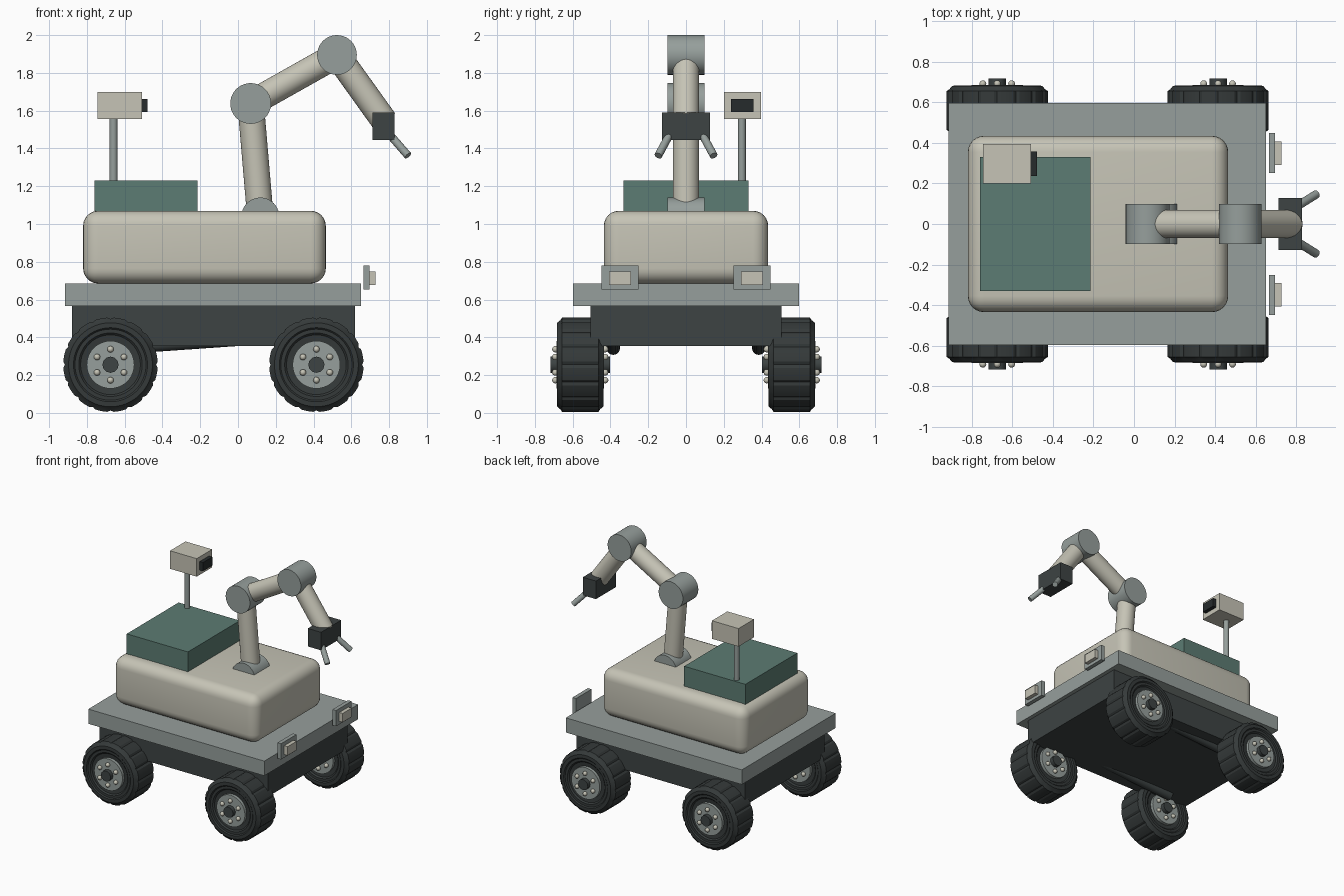
import bpy, bmesh, math
from mathutils import Vector, Matrix

if "Cube" in bpy.data.objects:
    bpy.data.objects.remove(bpy.data.objects["Cube"])


def material(name, r, g, b):
    lin = [((c / 255 + 0.055) / 1.055) ** 2.4 for c in (r, g, b)]
    m = bpy.data.materials.new(name)
    m.diffuse_color = (*lin, 1)
    m.use_nodes = True
    m.node_tree.nodes["Principled BSDF"].inputs["Base Color"].default_value = m.diffuse_color
    return m


CREAM = material("cream paint", 198, 196, 182)
GREY = material("grey metal", 150, 159, 156)
DARK = material("dark metal", 61, 67, 67)
RUBBER = material("tyre rubber", 53, 58, 58)
GREEN = material("green panel", 92, 124, 115)
BLACK = material("lens black", 38, 43, 44)


def finish(name, bm, mat, smooth=None):
    """Turn a bmesh into a named object, optionally smooth below an angle."""
    bmesh.ops.recalc_face_normals(bm, faces=bm.faces)
    me = bpy.data.meshes.new(name)
    bm.to_mesh(me)
    bm.free()
    me.materials.append(mat)
    ob = bpy.data.objects.new(name, me)
    bpy.context.collection.objects.link(ob)
    if smooth:
        bpy.ops.object.select_all(action='DESELECT')
        ob.select_set(True)
        bpy.context.view_layer.objects.active = ob
        bpy.ops.object.shade_smooth_by_angle(angle=math.radians(smooth))
    return ob


def box(name, x, y, z, mat, bevel=0):
    """Box from (min, max) ranges, with optional rounded edges."""
    bm = bmesh.new()
    bmesh.ops.create_cube(bm, size=1)
    for v in bm.verts:
        v.co = [r[0] if c < 0 else r[1] for c, r in zip(v.co, (x, y, z))]
    if bevel:
        bmesh.ops.bevel(bm, geom=bm.edges[:], offset=bevel, segments=6,
                        profile=0.5, affect='EDGES')
    return finish(name, bm, mat, 30 if bevel else None)


def rod(name, a, b, radius, mat, sides=32):
    """Capped cylinder between two points."""
    a, b = Vector(a), Vector(b)
    d = b - a
    mx = Matrix.Translation((a + b) / 2) @ d.to_track_quat('Z', 'Y').to_matrix().to_4x4()
    bm = bmesh.new()
    bmesh.ops.create_cone(bm, cap_ends=True, segments=sides, radius1=radius,
                          radius2=radius, depth=d.length, matrix=mx)
    return finish(name, bm, mat, 35)


def tyre(name, cx, cy, cz):
    """Lathed tyre around the y axis with notched tread."""
    half = [(0.115, 0.10), (0.158, 0.105), (0.168, 0.115), (0.188, 0.115),
            (0.196, 0.123), (0.222, 0.122), (0.236, 0.105), (0.25, 0.096)]
    profile = half + [(r, -o) for r, o in reversed(half)]
    segs, n = 96, len(half) * 2
    bm = bmesh.new()
    rings = []
    for i in range(segs):
        t = 2 * math.pi * i / segs
        ring = []
        for r, o in profile:
            if i % 6 == 0 and r > 0.245:
                r = 0.242          # tread groove
            ring.append(bm.verts.new((cx + r * math.sin(t), cy + o, cz + r * math.cos(t))))
        rings.append(ring)
    for i in range(segs):
        p, q = rings[i], rings[(i + 1) % segs]
        for j in range(n):
            k = (j + 1) % n
            bm.faces.new((p[j], p[k], q[k], q[j]))
    finish(name, bm, RUBBER, 20)


def bolts(name, cx, cy, cz):
    """Six round bolt heads on each face of a hub."""
    bm = bmesh.new()
    for side in (-1, 1):
        for k in range(6):
            t = math.pi * k / 3
            pos = (cx + 0.082 * math.sin(t), cy + side * 0.132, cz + 0.082 * math.cos(t))
            bmesh.ops.create_uvsphere(bm, u_segments=12, v_segments=8, radius=0.017,
                                      matrix=Matrix.Translation(pos))
    finish(name, bm, CREAM, 60)


# Chassis, deck and body
box("chassis", (-0.88, 0.62), (-0.505, 0.505), (0.355, 0.57), DARK)
box("deck", (-0.915, 0.652), (-0.597, 0.597), (0.567, 0.685), GREY)
box("body", (-0.82, 0.465), (-0.435, 0.435), (0.685, 1.07), CREAM, 0.08)
box("equipment_box", (-0.76, -0.215), (-0.33, 0.33), (1.06, 1.23), GREEN)

# Wheels and suspension
for sx, cx in (("rear", -0.675), ("front", 0.415)):
    for sy, cy in (("right", -0.56), ("left", 0.56)):
        tag = f"{sx}_{sy}"
        cz = 0.255
        tyre("tyre_" + tag, cx, cy, cz)
        rod("hub_" + tag, (cx, cy - 0.125, cz), (cx, cy + 0.125, cz), 0.126, GREY, 40)
        rod("hub_cap_" + tag, (cx, cy - 0.157, cz), (cx, cy + 0.157, cz), 0.043, DARK, 12)
        bolts("bolts_" + tag, cx, cy, cz)
for side, y in (("right", -0.385), ("left", 0.385)):
    rod("suspension_arm_" + side, (-0.675, y, 0.343), (0.1, y, 0.397), 0.036, DARK, 16)

# Headlights
for side, y in (("right", -0.35), ("left", 0.35)):
    box("headlight_frame_" + side, (0.665, 0.697), (y - 0.098, y + 0.098), (0.653, 0.78), GREY)
    box("headlight_lens_" + side, (0.69, 0.727), (y - 0.058, y + 0.058), (0.678, 0.749), CREAM)

# Camera mast
rod("mast", (-0.659, 0.296, 1.2), (-0.659, 0.296, 1.58), 0.021, GREY, 16)
box("camera_housing", (-0.745, -0.508), (0.2, 0.396), (1.555, 1.7), CREAM)
box("camera_lens", (-0.53, -0.478), (0.238, 0.357), (1.593, 1.662), BLACK)

# Robot arm joints and links
base, elbow, wrist, tip = (0.118, 1.04), (0.067, 1.638), (0.524, 1.895), (0.775, 1.545)
for name, (x, z), r in (("arm_base", base, 0.1), ("elbow_joint", elbow, 0.108),
                        ("wrist_joint", wrist, 0.105)):
    rod(name, (x, -0.098, z), (x, 0.098, z), r, GREY, 40)
for name, a, b in (("lower_arm", base, elbow), ("upper_arm", elbow, wrist),
                   ("forearm", wrist, tip)):
    rod(name, (a[0], 0, a[1]), (b[0], 0, b[1]), 0.07, CREAM)

# Gripper
box("gripper_block", (0.712, 0.829), (-0.128, 0.128), (1.445, 1.59), DARK)
for side, s in (("right", -1), ("left", 1)):
    rod("gripper_finger_" + side, (0.78, s * 0.072, 1.5), (0.9, s * 0.147, 1.362),
        0.021, GREY, 16)
